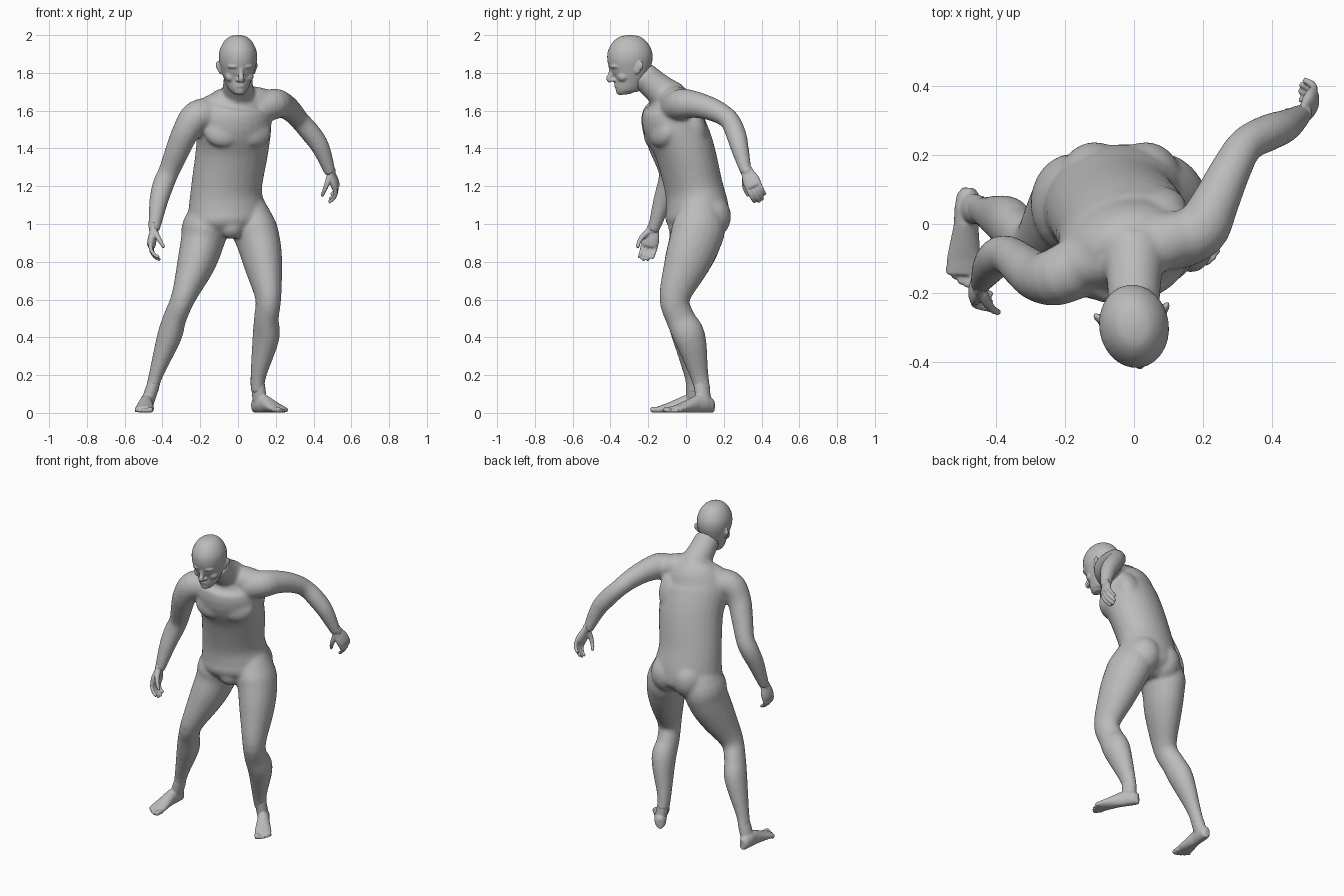
import bpy, bmesh, math
from mathutils import Vector, Matrix

cube = bpy.data.objects.get("Cube")
if cube:
    bpy.data.objects.remove(cube)

skin = bpy.data.materials.new("skin grey")
skin.use_nodes = True
GREY = (0.5, 0.5, 0.5, 1)
skin.diffuse_color = GREY
skin.node_tree.nodes["Principled BSDF"].inputs["Base Color"].default_value = GREY


def catmull(rows, steps=4):
    """Smoothly resample rows of (x, y, z, half width)."""
    rows = [Vector(r) for r in rows]
    out = []
    for i in range(len(rows) - 1):
        before, start = rows[max(i - 1, 0)], rows[i]
        end, after = rows[i + 1], rows[min(i + 2, len(rows) - 1)]
        for k in range(steps):
            t = k / steps
            out.append(start + (end - before) * (t / 2)
                       + (before * 2 - start * 5 + end * 4 - after) * (t * t / 2)
                       + (start * 3 - before - end * 3 + after) * (t ** 3 / 2))
    return out + [rows[-1]]


def loft(bm, rows, side=(1, 0, 0), flat=1.0, sides=20):
    """Skin elliptical rings along a path; flat is the depth to width ratio."""
    rows = catmull(rows)
    mids = [Vector(r[:3]) for r in rows]
    rings = []
    for i, (mid, row) in enumerate(zip(mids, rows)):
        tangent = (mids[min(i + 1, len(mids) - 1)] - mids[max(i - 1, 0)]).normalized()
        u = Vector(side)
        u = (u - tangent * u.dot(tangent)).normalized()
        v = tangent.cross(u) * flat
        angles = (math.tau * k / sides for k in range(sides))
        rings.append([bm.verts.new(mid + (u * math.cos(a) + v * math.sin(a)) * row[3]) for a in angles])
    for lower, upper in zip(rings, rings[1:]):
        for k in range(sides):
            j = (k + 1) % sides
            bm.faces.new((lower[k], lower[j], upper[j], upper[k]))
    bm.faces.new(rings[0][::-1])
    bm.faces.new(rings[-1])


def blob(bm, centre, radii, yaw=0.0, tilt=0.0):
    """Ellipsoid for a muscle or a facial form."""
    m = (Matrix.Translation(centre) @ Matrix.Rotation(yaw, 4, "Z")
         @ Matrix.Rotation(tilt, 4, "X") @ Matrix.Diagonal((*radii, 1)))
    bmesh.ops.create_uvsphere(bm, u_segments=20, v_segments=12, radius=1, matrix=m)


def turned(angle):
    return Vector((math.cos(angle), math.sin(angle), 0))


def finish(bm, name, voxel, smooth):
    """Fuse the overlapping forms into one smooth skin."""
    bmesh.ops.recalc_face_normals(bm, faces=bm.faces)
    mesh = bpy.data.meshes.new(name)
    bm.to_mesh(mesh)
    bm.free()
    obj = bpy.data.objects.new(name, mesh)
    bpy.context.collection.objects.link(obj)
    remesh = obj.modifiers.new("fuse", "REMESH")
    remesh.mode = "VOXEL"
    remesh.voxel_size = voxel
    remesh.use_smooth_shade = True
    relax = obj.modifiers.new("relax", "SMOOTH")
    relax.factor = 0.5
    relax.iterations = smooth
    bpy.context.view_layer.objects.active = obj
    for modifier in ("fuse", "relax"):
        bpy.ops.object.modifier_apply(modifier=modifier)
    obj.data.materials.clear()
    obj.data.materials.append(skin)


# Torso, turned a little to the model's left
body = bmesh.new()
YAW = math.radians(15)
across, ahead = turned(YAW), turned(YAW - math.pi / 2)
loft(body, [(-.05, .06, .93, .1), (-.055, .06, 1, .2), (-.06, .06, 1.08, .205), (-.06, .04, 1.2, .19),
            (-.03, -.01, 1.4, .195), (-.02, -.07, 1.54, .2), (-.01, -.08, 1.63, .17), (0, -.1, 1.68, .12)],
     across, .8, 28)
# Neck, and the collar from shoulder to shoulder
loft(body, [(0, -.08, 1.66, .1), (0, -.15, 1.72, .082), (0, -.23, 1.79, .075)])
loft(body, [(-.23, -.14, 1.58, .06), (-.1, -.1, 1.63, .08), (.06, -.06, 1.655, .085), (.18, -.02, 1.64, .07)],
     (0, 1, 0), .9)
for s in (-1, 1):
    # Chest, buttock and shoulder-blade forms
    chest = Vector((-.02, -.065, 1.49)) + across * (s * .085) + ahead * .088
    blob(body, chest, (.1, .05, .085), YAW + s * .25, -.2)
    blob(body, (-.04 + s * .08, .13, 1.04), (.1, .11, .12), s * .3)
    blob(body, Vector((-.02, .01, 1.52)) + across * (s * .09), (.09, .07, .13), YAW, .3)
blob(body, (-.035, -.03, .985), (.07, .065, .065), YAW)

# Arms
loft(body, [(.1, -.06, 1.61, .08), (.19, -.02, 1.635, .082), (.235, .06, 1.63, .07), (.28, .155, 1.6, .06),
            (.325, .23, 1.55, .053), (.39, .265, 1.475, .054), (.44, .285, 1.4, .048), (.49, .32, 1.265, .03)],
     (0, 1, 0))
loft(body, [(-.12, -.1, 1.58, .09), (-.215, -.15, 1.57, .086), (-.275, -.155, 1.49, .073), (-.32, -.125, 1.39, .065),
            (-.365, -.09, 1.28, .056), (-.395, -.095, 1.21, .057), (-.42, -.125, 1.12, .05), (-.447, -.175, .96, .03)],
     (0, 1, 0))

# Legs, tapering into the pelvis at the top
loft(body, [(.04, .08, 1.18, .06), (.08, .07, 1, .115), (.11, .045, .9, .114), (.135, 0, .78, .1),
            (.16, -.06, .61, .069), (.15, -.03, .5, .065), (.148, .02, .4, .071), (.108, .07, .2, .042),
            (.103, .09, .11, .036)], turned(.2), 1.2)
loft(body, [(-.13, .07, 1.18, .06), (-.17, .06, 1, .12), (-.19, .045, .9, .115), (-.225, 0, .78, .1),
            (-.29, -.06, .61, .065), (-.335, -.03, .5, .062), (-.365, .005, .4, .065), (-.435, .035, .2, .038),
            (-.457, .045, .11, .035)], turned(.05), 1.2)
finish(body, "body", .009, 14)


def foot(name, heel, toe, ankle, medial):
    bm = bmesh.new()
    heel, toe, ankle = Vector(heel), Vector(toe), Vector(ankle)
    d = (toe - heel).normalized()
    up = Vector((0, 0, 1))
    side = Vector((d.y, -d.x, 0)) * medial
    # Sole and instep: flat underneath, as the depth equals the centre's height
    rows = [(0, .035, .018), (.02, .042, .033), (.06, .05, .037), (.11, .047, .036),
            (.16, .036, .043), (.21, .025, .05), (.255, .017, .049)]
    rings = []
    for along, height, width in rows:
        mid = heel + d * along + up * height
        rings.append([bm.verts.new(mid + side * (width * math.cos(a)) + up * (height * math.sin(a)))
                      for a in (math.tau * k / 20 for k in range(20))])
    for back, front in zip(rings, rings[1:]):
        bmesh.ops.bridge_loops(bm, edges=[bm.edges.get((r[k - 1], r[k])) or bm.edges.new((r[k - 1], r[k]))
                                          for r in (back, front) for k in range(20)])
    bm.faces.new(rings[0])
    bm.faces.new(rings[-1])
    # Ankle, reaching up inside the shin
    base = heel + d * .058 + up * .04
    loft(bm, [(*base, .034), (*(base.lerp(ankle, .5)), .035), (*ankle, .033)], side, 1.25)
    # Toes, from the big one outward
    for k in range(5):
        r = .017 if k == 0 else .012
        base = heel + side * (.034 - k * .0185) + up * r
        tip = .292 - k * k * .0027
        loft(bm, [(*(base + d * .235), r), (*(base + d * (tip - r / 2)), r * .9), (*(base + d * tip), r * .4)], side, sides=10)
    for v in bm.verts:
        v.co.z = max(v.co.z, .002)
    finish(bm, name, .005, 5)


foot("left_foot", (.085, .145, 0), (.25, -.1, 0), (.105, .08, .16), 1)
foot("right_foot", (-.48, .105, 0), (-.5, -.19, 0), (-.445, .04, .16), -1)


def hand(name, wrist, d, palm):
    """Half-curled hand; d points to the knuckles, palm is the curl direction."""
    bm = bmesh.new()
    wrist, d, palm = Vector(wrist), Vector(d).normalized(), Vector(palm)
    palm = (palm - d * palm.dot(d)).normalized()
    thumb = d.cross(palm)
    if thumb.y > 0:
        thumb = -thumb
    rows = [(-.03, .028), (.02, .037), (.055, .046), (.09, .045), (.1, .03)]
    loft(bm, [(*(wrist + d * along), width) for along, width in rows], thumb, .5)
    blob(bm, wrist, (.026, .026, .03))
    for k, size in enumerate((.95, 1.05, 1, .8)):
        p = wrist + d * .086 + thumb * (.034 - k * .0225)
        r = .0125
        rows = [(*p, r)]
        for bend in (.15, .65, 1.1):
            p = p + (d * math.cos(bend) + palm * math.sin(bend)) * (.034 * size)
            r *= .9
            rows.append((*p, r))
        loft(bm, rows, thumb, sides=10)
    # Thumb
    p = wrist + (d + thumb) * .02 + palm * .01
    r = .018
    rows = [(*p, r)]
    for spread in (.6, .3, 0):
        p = p + (d * .8 + thumb * spread + palm * .6) * .036
        r *= .8
        rows.append((*p, r))
    loft(bm, rows, thumb + d.cross(thumb), sides=12)
    finish(bm, name, .005, 2)


hand("left_hand", (.492, .322, 1.28), (.28, .4, -.9), (-1, .1, 0))
hand("right_hand", (-.447, -.175, .975), (-.13, -.2, -.95), (1, -.1, 0))

# Head, drawn facing forward and then turned with its features
head = bmesh.new()
loft(head, [(0, -.32, 1.686, .024), (0, -.32, 1.71, .048), (0, -.303, 1.76, .07), (0, -.297, 1.81, .087),
            (0, -.297, 1.865, .1), (0, -.297, 1.915, .098), (0, -.297, 1.96, .078), (0, -.297, 1.99, .048),
            (0, -.297, 2, .012)], flat=1.2, sides=28)
blob(head, (0, -.35, 1.705), (.028, .022, .022))
for z in (1.73, 1.741):
    blob(head, (0, -.368, z), (.026, .012, .008))
loft(head, [(0, -.398, 1.83, .012), (0, -.4, 1.795, .013), (0, -.408, 1.77, .016), (0, -.396, 1.756, .015)], sides=12)
for s in (-1, 1):
    # Nostril, brow, eye and cheek
    blob(head, (s * .014, -.385, 1.762), (.011, .015, .01))
    blob(head, (s * .035, -.384, 1.834), (.036, .023, .013), s * .35)
    blob(head, (s * .036, -.374, 1.808), (.016, .014, .009), s * .3)
    blob(head, (s * .046, -.344, 1.78), (.032, .027, .028), s * .5)
    # Ear: a tilted shell with a raised rim
    blob(head, (s * .09, -.268, 1.825), (.012, .02, .033), -s * .35, -.25)
    blob(head, (s * .1, -.257, 1.838), (.01, .017, .024), -s * .5, -.25)
pivot = Matrix.Translation((0, -.297, 0))
turn = pivot @ Matrix.Rotation(math.radians(9), 4, "Z") @ pivot.inverted()
bmesh.ops.transform(head, matrix=turn, verts=head.verts)
finish(head, "head", .005, 5)
